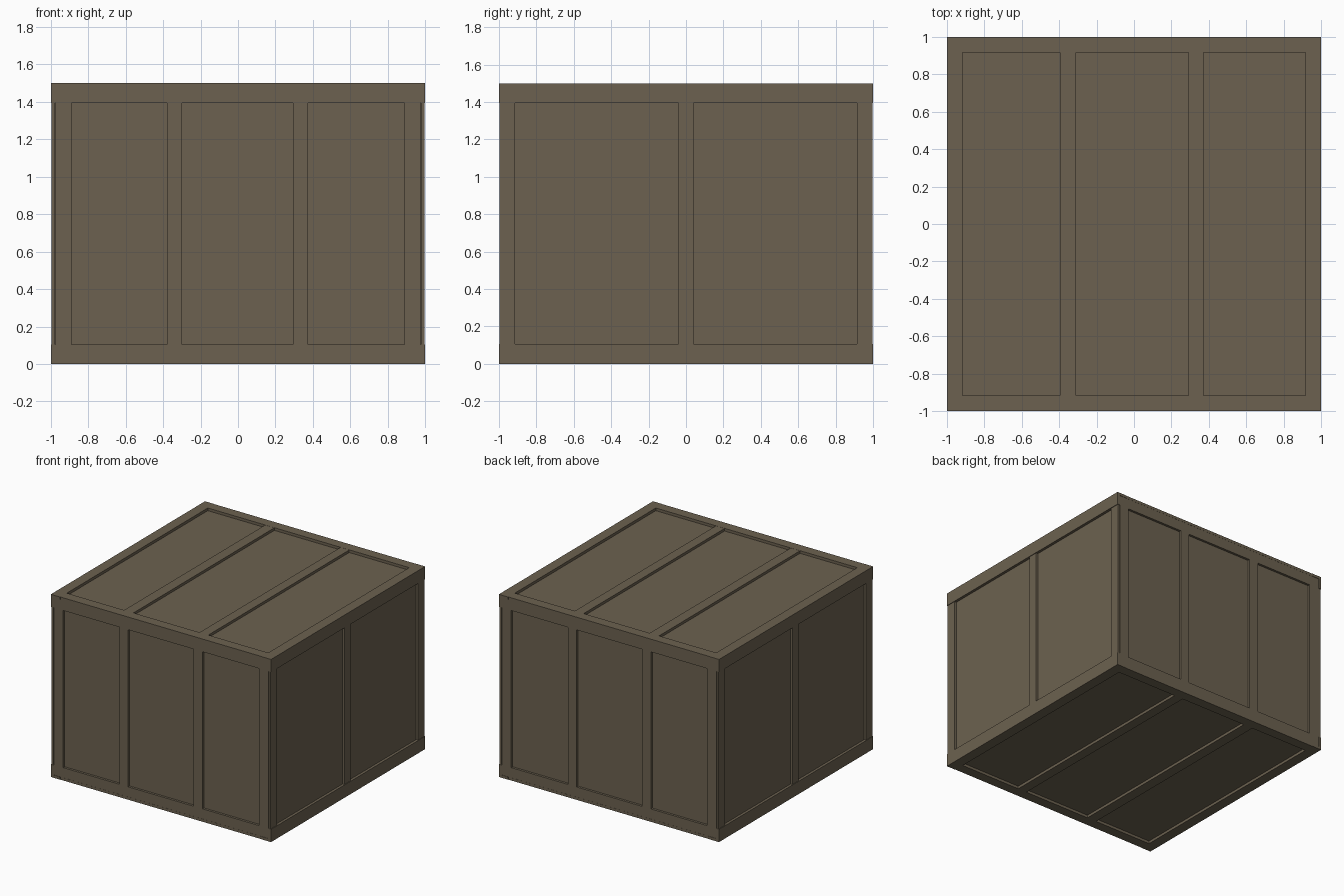
import bpy

if "Cube" in bpy.data.objects:
    bpy.data.objects.remove(bpy.data.objects["Cube"])

mat = bpy.data.materials.new("weathered brown wood")
mat.diffuse_color = (0.15, 0.121, 0.08, 1)
mat.use_nodes = True
mat.node_tree.nodes["Principled BSDF"].inputs["Base Color"].default_value = mat.diffuse_color


def box(name, x0, x1, y0, y1, z0, z1):
    bpy.ops.mesh.primitive_cube_add(size=1, location=((x0 + x1) / 2, (y0 + y1) / 2, (z0 + z1) / 2))
    ob = bpy.context.object
    ob.name = name
    ob.data.name = name
    ob.scale = (x1 - x0, y1 - y0, z1 - z0)
    bpy.ops.object.transform_apply(location=False, rotation=False, scale=True)
    ob.data.materials.append(mat)
    return ob


def span(side, a, b):
    # mirrored interval for side = -1 or 1
    return (a, b) if side > 0 else (-b, -a)


I = 0.978   # panel surface
H = 1.5

# recessed panel core
box("crate_panels", -I, I, -I, I, 1 - I, H - 1 + I)

# lid and base frames
for name, z0, z1 in (("lid", H - 0.022, H), ("base", 0, 0.022)):
    for s in (-1, 1):
        box(name + "_side_board", *span(s, 0.915, 1), -1, 1, z0, z1)
        box(name + "_end_board", -0.915, 0.915, *span(s, 0.915, 0.998), z0, z1)
    for x0, x1 in ((-0.395, -0.31), (0.29, 0.37)):
        box(name + "_batten", x0, x1, -0.915, 0.915, z0, z1 - 0.001 if name == "lid" else z1)

# left and right walls: rails and posts
for s in (-1, 1):
    x = span(s, I, 1)
    box("side_top_rail", *x, -1, 1, 1.395, H - 0.001)
    box("side_bottom_rail", *x, -1, 1, 0.001, 0.105)
    xp = span(s, I, 0.995)
    for y0, y1 in ((-0.997, -0.915), (-0.04, 0.04), (0.915, 0.997)):
        box("side_post", *xp, y0, y1, 0.105, 1.395)

# front and back walls: rails and posts
for s in (-1, 1):
    y = span(s, I, 0.997)
    box("end_top_rail", -0.977, 0.977, *y, 1.395, 1.479)
    box("end_bottom_rail", -0.977, 0.977, *y, 0.021, 0.105)
    for x0, x1 in ((-0.975, -0.89), (-0.38, -0.3), (0.295, 0.375), (0.89, 0.975)):
        box("end_post", x0, x1, *y, 0.105, 1.395)
